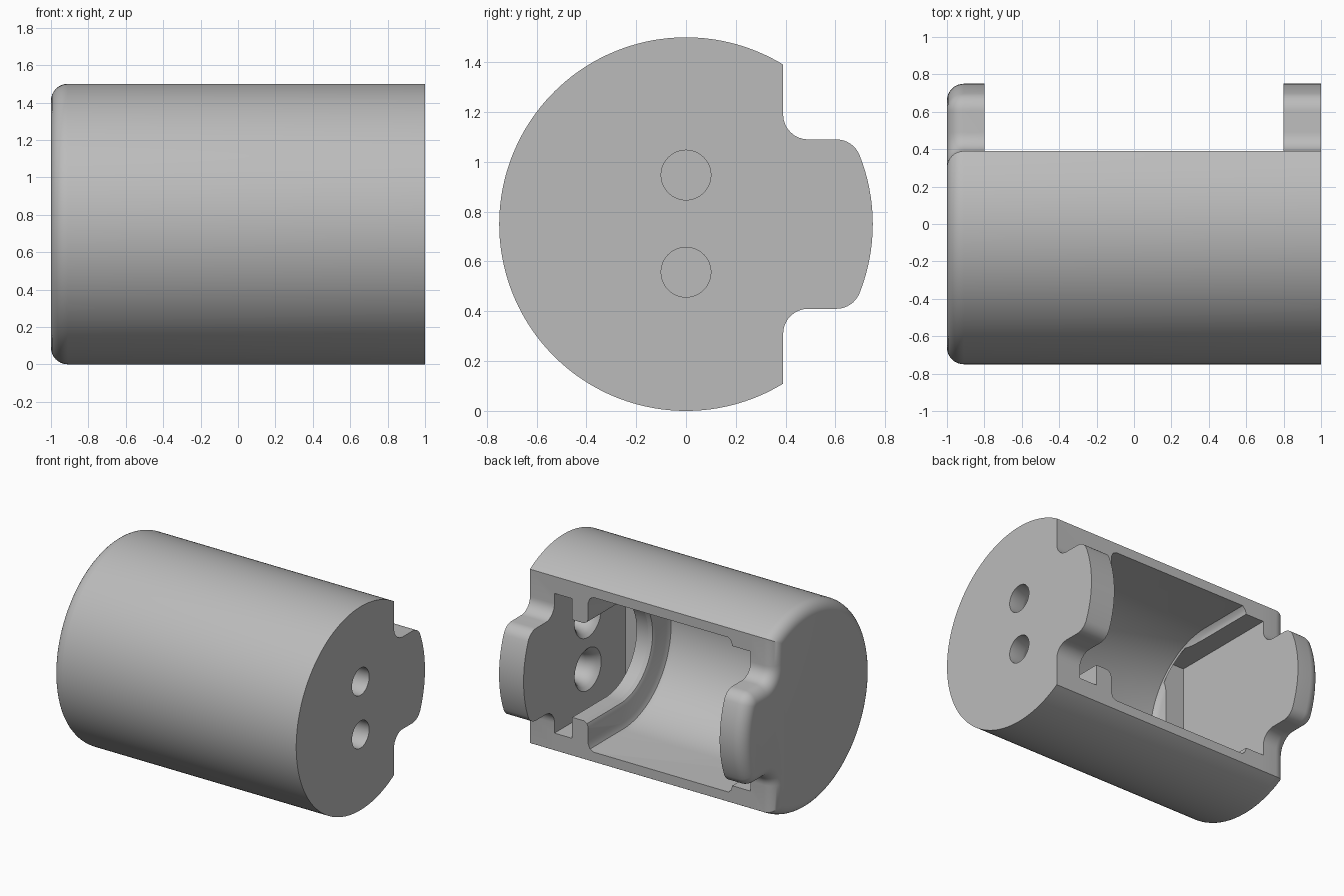
import bpy, bmesh
from math import sin, cos, pi, acos, atan2, radians

AXIS = 0.75      # height of the long axis, also the outer radius
FLAT = 0.39      # y of the flat open side

cube = bpy.data.objects.get("Cube")
if cube:
    bpy.data.objects.remove(cube)

grey = bpy.data.materials.new("plain_grey")
grey.use_nodes = True
colour = (0.5, 0.5, 0.5, 1)
grey.diffuse_color = colour
grey.node_tree.nodes["Principled BSDF"].inputs["Base Color"].default_value = colour


def arc(cy, cz, r, a, b, n):
    return [(cy + r * cos(a + (b - a) * i / n), cz + r * sin(a + (b - a) * i / n))
            for i in range(n + 1)]


def loft(name, sections):
    """Solid through (x, outline) sections, with capped ends."""
    bm = bmesh.new()
    rings = [[bm.verts.new((x, y, z + AXIS)) for y, z in pts] for x, pts in sections]
    for a, b in zip(rings, rings[1:]):
        for i in range(len(a)):
            j = (i + 1) % len(a)
            bm.faces.new((a[i], a[j], b[j], b[i]))
    bm.faces.new(rings[0])
    bm.faces.new(rings[-1])
    bmesh.ops.recalc_face_normals(bm, faces=bm.faces)
    mesh = bpy.data.meshes.new(name)
    bm.to_mesh(mesh)
    bm.free()
    mesh.materials.append(grey)
    ob = bpy.data.objects.new(name, mesh)
    bpy.context.collection.objects.link(ob)
    return ob


def body_outline(d):
    """Round shell with a flat side and a tab, moved inwards by d."""
    R = AXIS - d
    tab_angle = atan2(0.24, 0.604)
    half = arc(0, 0, R, 0, tab_angle, 8)
    half += arc(0.604, 0.24, 0.1 - d, tab_angle, pi / 2, 8)[1:]
    half += arc(0.49, 0.44, 0.1 + d, -pi / 2, -pi, 8)
    half += arc(0, 0, R, acos((FLAT - d) / R), pi, 56)
    return half + [(y, -z) for y, z in half[-2:0:-1]]


def u_outline(r):
    """Slot open to the back with a round bottom."""
    return [(1, r)] + arc(0, 0, r, pi / 2, pi * 1.5, 40) + [(1, -r)]


def box_outline(y0, y1, h):
    return [(y0, -h), (y1, -h), (y1, h), (y0, h)]


# Outer body, rounded at one end
round_r = 0.09
sections = [(1, body_outline(0))]
for i in range(9):
    t = i / 8 * pi / 2
    sections.append((-1 + round_r * (1 - sin(t)), body_outline(round_r * (1 - cos(t)))))
body = loft("holder_body", sections)

# Open side between the two end tabs
cutters = [loft("opening_cutter", [(x, box_outline(FLAT, 1, 1)) for x in (-0.8, 0.8)])]

# Cell cavity and the narrower throat in the rib
profile = [(-0.65, 0.52), (-0.64, 0.55), (-0.62, 0.57), (0.48, 0.57), (0.51, 0.555),
           (0.525, 0.52), (0.525, 0.4), (0.535, 0.375), (0.56, 0.36), (0.7, 0.36)]
cutters.append(loft("cavity_cutter", [(x, u_outline(r)) for x, r in profile]))

# Square contact pockets beside each end plate
for name, a, b in (("left", 0.655, 0.8), ("right", -0.8, -0.63)):
    cutters.append(loft(name + "_pocket_cutter",
                        [(x, box_outline(-0.44, 0.95, 0.515)) for x in (a, b)]))

# Two wire holes, flared on the inside
for name, z in (("upper", 0.197), ("lower", -0.193)):
    flare = [(1.1, 0.1), (0.89, 0.1), (0.85, 0.112), (0.82, 0.132), (0.8, 0.155), (0.77, 0.19)]
    cutters.append(loft(name + "_hole_cutter",
                        [(x, arc(0, z, r, 0, 2 * pi, 40)[:-1]) for x, r in flare]))

# Cut the body
for c in cutters:
    c.hide_render = True
    mod = body.modifiers.new(c.name, 'BOOLEAN')
    mod.operation = 'DIFFERENCE'
    mod.solver = 'EXACT'
    mod.object = c

bpy.ops.object.select_all(action='DESELECT')
body.select_set(True)
bpy.context.view_layer.objects.active = body
for m in list(body.modifiers):
    bpy.ops.object.modifier_apply(modifier=m.name)
for c in cutters:
    bpy.data.objects.remove(c)
bpy.ops.object.shade_smooth_by_angle(angle=radians(30))
